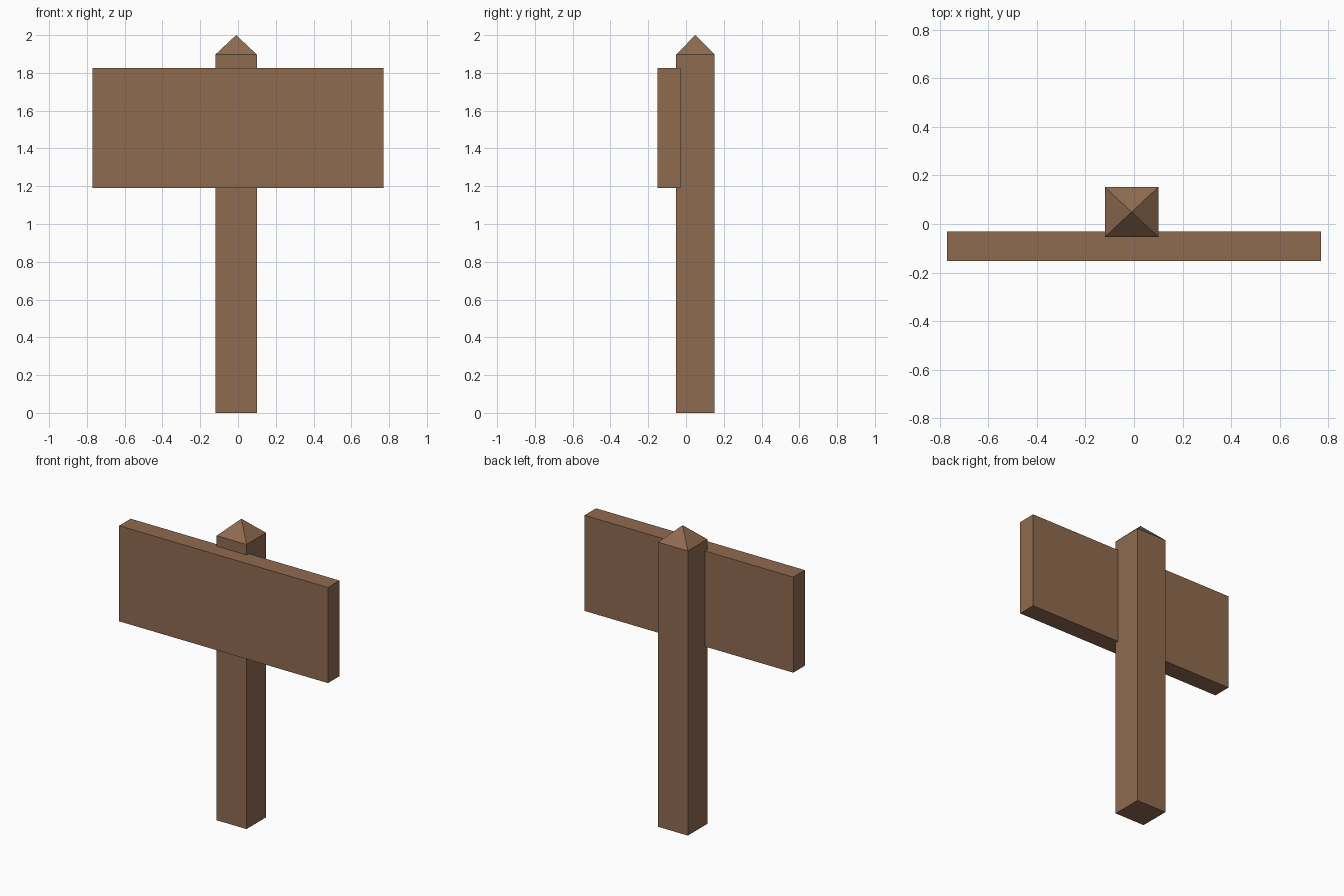
import bpy, bmesh

if "Cube" in bpy.data.objects:
    bpy.data.objects.remove(bpy.data.objects["Cube"])

wood = bpy.data.materials.new("brown wood")
wood.diffuse_color = (0.275, 0.147, 0.079, 1.0)
wood.use_nodes = True
wood.node_tree.nodes["Principled BSDF"].inputs["Base Color"].default_value = wood.diffuse_color


def box(name, lo, hi, peak=None):
    """Box between two corners; an optional peak turns the top into a pyramid."""
    bm = bmesh.new()
    bmesh.ops.create_cube(bm, size=1)
    for v in bm.verts:
        v.co = [lo[i] if v.co[i] < 0 else hi[i] for i in range(3)]
    if peak is not None:
        bm.normal_update()
        top = max(bm.faces, key=lambda f: f.normal.z)
        tip = bmesh.ops.poke(bm, faces=[top])["verts"][0]
        tip.co.z = peak
    bmesh.ops.recalc_face_normals(bm, faces=bm.faces)
    mesh = bpy.data.meshes.new(name)
    bm.to_mesh(mesh)
    bm.free()
    mesh.materials.append(wood)
    obj = bpy.data.objects.new(name, mesh)
    bpy.context.collection.objects.link(obj)
    return obj


# Square post with a pointed top
box("post", (-0.12, -0.053, 0.0), (0.10, 0.152, 1.897), peak=2.0)

# Sign board, let slightly into the front of the post
box("sign_board", (-0.77, -0.152, 1.19), (0.77, -0.03, 1.827))
